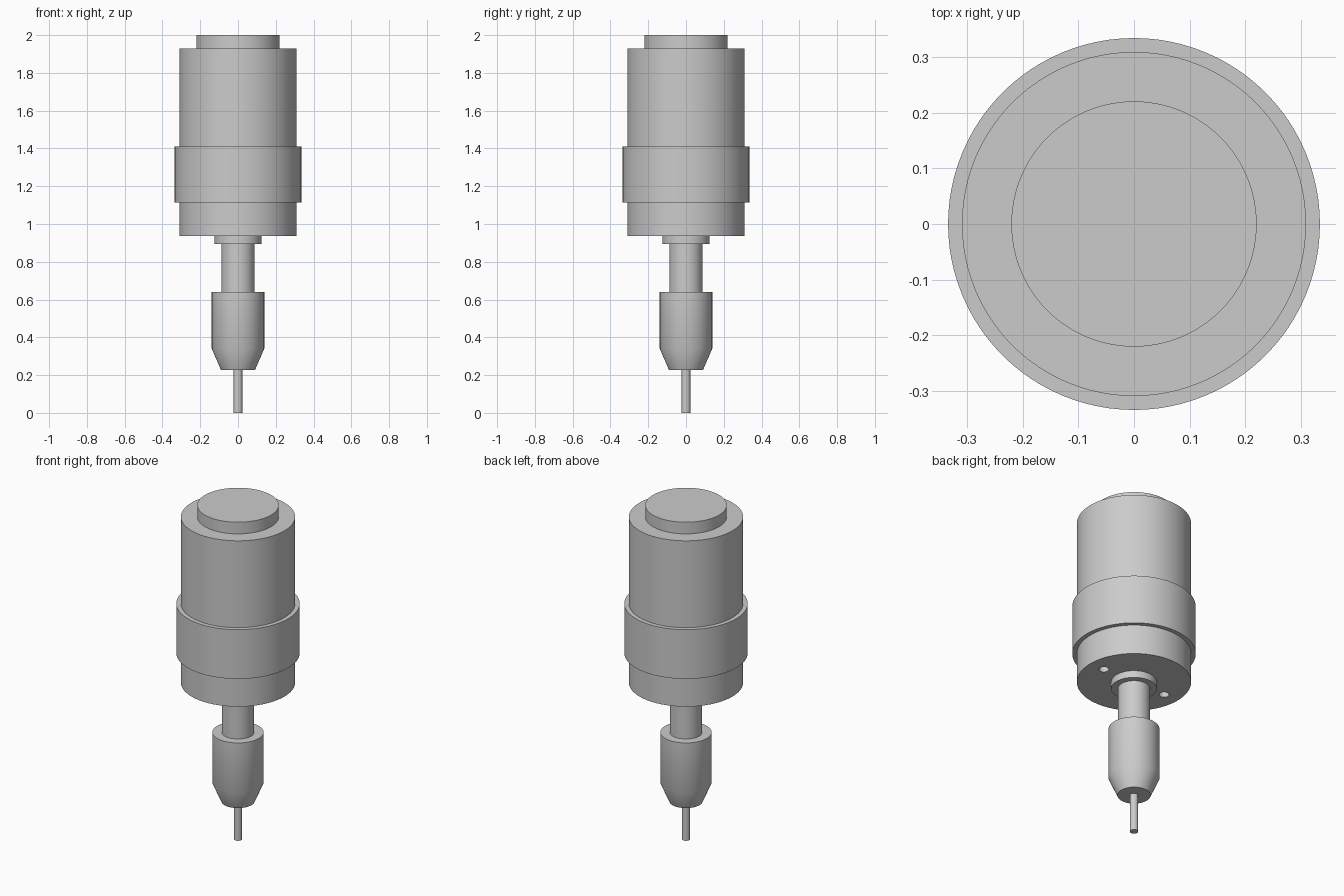
import bpy
import bmesh
import math

SEGMENTS = 96

cube = bpy.data.objects.get("Cube")
if cube:
    bpy.data.objects.remove(cube, do_unlink=True)

# Single brushed grey for the whole tool
grey = bpy.data.materials.new("metal_grey")
grey.use_nodes = True
grey.diffuse_color = (0.6, 0.6, 0.6, 1)
shader = next(n for n in grey.node_tree.nodes if n.type == 'BSDF_PRINCIPLED')
shader.inputs["Base Color"].default_value = grey.diffuse_color


def lathe(name, profile, x=0.0, segments=SEGMENTS):
    """Closed solid of revolution from (radius, z) points, bottom to top."""
    bm = bmesh.new()
    rings = []
    for r, z in profile:
        angles = [2 * math.pi * i / segments for i in range(segments)]
        rings.append([bm.verts.new((x + r * math.cos(a), r * math.sin(a), z)) for a in angles])
    for low, high in zip(rings, rings[1:]):
        for i in range(segments):
            j = (i + 1) % segments
            bm.faces.new((low[i], low[j], high[j], high[i]))
    bm.faces.new(rings[0][::-1])
    bm.faces.new(rings[-1])
    mesh = bpy.data.meshes.new(name)
    bm.to_mesh(mesh)
    bm.free()
    mesh.materials.append(grey)
    obj = bpy.data.objects.new(name, mesh)
    bpy.context.collection.objects.link(obj)
    return obj


def activate(obj):
    bpy.ops.object.select_all(action='DESELECT')
    obj.select_set(True)
    bpy.context.view_layer.objects.active = obj


# Turned parts, from tip to top
housing = lathe("motor_housing", [(0.31, 0.937), (0.31, 1.93)])
parts = [
    housing,
    lathe("drill_bit", [(0.023, 0), (0.023, 0.23)], segments=48),
    lathe("chuck", [(0.09, 0.227), (0.139, 0.34), (0.139, 0.64)]),
    lathe("shaft", [(0.088, 0.64), (0.088, 0.895)]),
    lathe("bearing_boss", [(0.124, 0.895), (0.124, 0.937)]),
    lathe("collar", [(0.335, 1.115), (0.335, 1.41)]),
    lathe("top_cap", [(0.221, 1.93), (0.221, 2.0)]),
]

# Two mounting holes in the underside of the housing
for side in (-1, 1):
    cutter = lathe("hole_cutter", [(0.027, 0.9), (0.027, 1.05)], x=side * 0.213, segments=32)
    cutter.hide_render = True
    cut = housing.modifiers.new("mounting_hole", 'BOOLEAN')
    cut.operation = 'DIFFERENCE'
    cut.solver = 'EXACT'
    cut.object = cutter
    activate(housing)
    bpy.ops.object.modifier_apply(modifier=cut.name)
    bpy.data.objects.remove(cutter, do_unlink=True)

# Smooth walls with crisp rims
for part in parts:
    activate(part)
    bpy.ops.object.shade_smooth_by_angle(angle=math.radians(30))
